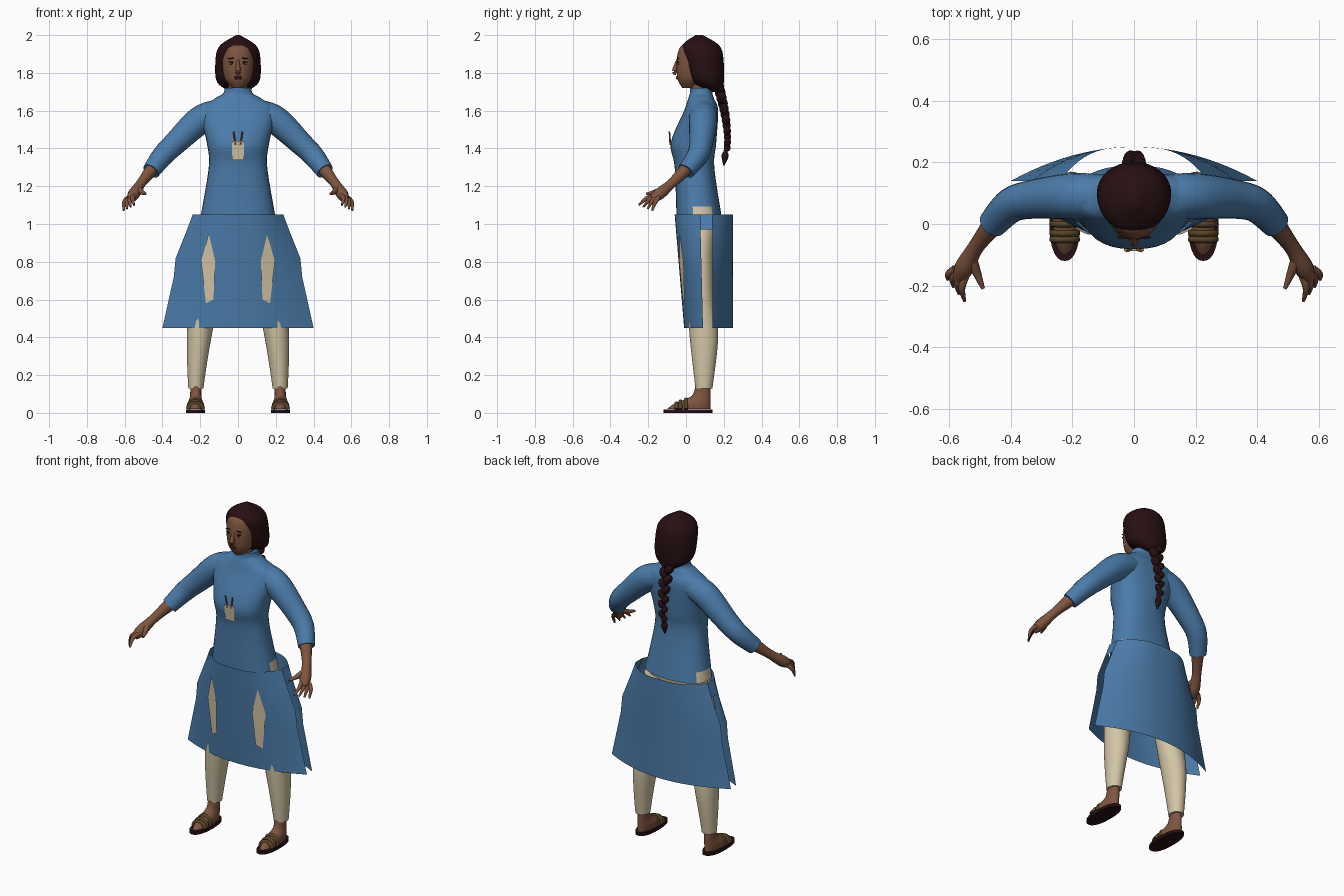
import bpy, bmesh, math
from mathutils import Vector

if "Cube" in bpy.data.objects:
    bpy.data.objects.remove(bpy.data.objects["Cube"])


def material(name, *colour):
    mat = bpy.data.materials.new(name)
    mat.use_nodes = True
    mat.diffuse_color = (*colour, 1)
    shader = mat.node_tree.nodes["Principled BSDF"]
    shader.inputs["Base Color"].default_value = (*colour, 1)
    shader.inputs["Roughness"].default_value = 0.8
    return mat


BLUE = material("tunic blue", 0.07, 0.2, 0.4)
CREAM = material("trouser cream", 0.65, 0.56, 0.38)
SKIN = material("skin brown", 0.21, 0.09, 0.05)
HAIR = material("hair dark", 0.02, 0.005, 0.006)
STRAP = material("strap olive", 0.1, 0.06, 0.02)
PEN = material("pen brown", 0.28, 0.1, 0.04)
EYE = material("eye white", 0.4, 0.35, 0.3)
LIPS = material("lip brown", 0.11, 0.03, 0.02)


def make(name, verts, faces, mat):
    """Build a smooth shaded mesh object that keeps its hard edges."""
    mesh = bpy.data.meshes.new(name)
    mesh.from_pydata([tuple(v) for v in verts], [], faces)
    bm = bmesh.new()
    bm.from_mesh(mesh)
    bmesh.ops.recalc_face_normals(bm, faces=bm.faces)
    bm.to_mesh(mesh)
    bm.free()
    mesh.shade_smooth()
    mesh.set_sharp_from_angle(angle=math.radians(50))
    mesh.materials.append(mat)
    obj = bpy.data.objects.new(name, mesh)
    bpy.context.collection.objects.link(obj)
    return obj


def smooth(points, steps=7):
    """Pass a flowing curve through a few points of any dimension."""
    points = [Vector(p) for p in points]
    last = len(points) - 1
    result = []
    for i in range(last):
        before, start = points[max(i - 1, 0)], points[i]
        end, after = points[i + 1], points[min(i + 2, last)]
        into, out = (end - before) / 2, (after - start) / 2
        for k in range(steps):
            t = k / steps
            blend = t * t * (3 - 2 * t)
            result.append(start.lerp(end, blend) + into * t * (1 - t) ** 2 - out * t * t * (1 - t))
    return result + [points[last]]


def circle(count):
    return [(math.cos(math.tau * i / count), math.sin(math.tau * i / count)) for i in range(count)]


def join_rings(name, rings, mat):
    """Join equal rings into a capped tube."""
    n = len(rings[0])
    verts = [v for ring in rings for v in ring]
    faces = [(r * n + i, r * n + (i + 1) % n, (r + 1) * n + (i + 1) % n, (r + 1) * n + i)
             for r in range(len(rings) - 1) for i in range(n)]
    faces += [range(n), range(len(verts) - n, len(verts))]
    return make(name, verts, faces, mat)


def loft(name, rows, mat, centre=lambda z: 0, side=1, power=1.0):
    """Stack oval sections given as (height, half width, front, back)."""
    def square(t):
        return math.copysign(abs(t) ** power, t)
    rings = []
    for z, half, front, back in smooth(rows):
        middle, depth = (front + back) / 2, (back - front) / 2
        rings.append([(side * (centre(z) + half * square(c)), middle + depth * square(s), z)
                      for c, s in circle(32)])
    return join_rings(name, rings, mat)


def tube(name, path, mat, side=1, count=12):
    """Sweep a circle through points given as (x, y, z, radius)."""
    path = smooth(path)
    points = [p.to_3d() for p in path]
    rings = []
    for i, p in enumerate(points):
        along = points[min(i + 1, len(points) - 1)] - points[max(i - 1, 0)]
        turn = along.to_track_quat('Z', 'Y')
        ring = [p + turn @ Vector((c, s, 0)) * path[i][3] for c, s in circle(count)]
        rings.append([(side * v.x, v.y, v.z) for v in ring])
    return join_rings(name, rings, mat)


def ball(name, location, size, mat, tilt=0):
    bpy.ops.mesh.primitive_uv_sphere_add(segments=16, ring_count=10, radius=1, location=location,
                                         rotation=(0, tilt, 0), scale=size)
    obj = bpy.context.object
    obj.name = name
    obj.data.shade_smooth()
    obj.data.materials.append(mat)


# Tunic body, with the hip openings coloured by position
torso = loft("tunic_body", [
    (1.03, .2, -.05, .19), (1.3, .155, -.06, .15), (1.43, .165, -.08, .16), (1.6, .2, -.01, .17),
    (1.66, .13, .01, .15), (1.69, .08, .02, .14), (1.72, .07, .02, .14)], BLUE, power=.85)
torso.data.materials.append(CREAM)
for face in torso.data.polygons:
    c = face.center
    if 1.04 < c.z < 1.11 and abs(c.x) > .15 and .03 < c.y < .14:
        face.material_index = 1

# Skirt: two curved panels, joined by a band at the hips and open below it
SKIRT = [(1.05, .24), (.97, .27), (.82, .33), (.72, .34), (.45, .4)]


def skirt_width(z):
    for (top, wide), (bottom, wider) in zip(SKIRT, SKIRT[1:]):
        if z >= bottom:
            return wide + (wider - wide) * (top - z) / (top - bottom)


def skirt_point(across, z, front):
    rise = (z - .45) / .6
    middle = -.01 - .05 * rise if front else .25
    edge = .09 - .015 * rise if front else .14
    y = edge + (middle - edge) * (1 - abs(across) ** (2 + rise * rise))
    return Vector((across * skirt_width(z), y, z))


columns = 24
for name, front in (("skirt_front", True), ("skirt_back", False)):
    verts = [skirt_point(2 * i / columns - 1, z, front) for z, w in SKIRT for i in range(columns + 1)]
    step = columns + 1
    faces = [(r * step + i, r * step + i + 1, (r + 1) * step + i + 1, (r + 1) * step + i)
             for r in range(len(SKIRT) - 1) for i in range(columns)]
    make(name, verts, faces, BLUE)
for side in (-1, 1):
    verts = [skirt_point(side, z, front) for z, w in SKIRT[:2] for front in (True, False)]
    make("skirt_side_band", verts, [(0, 1, 3, 2)], BLUE)


def leg_centre(z):
    return .225 - .12 * z * z


OPENING = [(.155, .95), (.12, .8), (.13, .6), (.17, .58), (.195, .8), (.155, .76)]
FINGERTIPS = Vector((.55, -.25, 1.1)), Vector((.605, -.18, 1.07))
KNUCKLES = Vector((.548, -.17, 1.15)), Vector((.58, -.145, 1.14))

loft("trouser_hips", [(.86, .17, 0, .14), (1.04, .19, -.03, .17)], CREAM)
for label, side in (("left", 1), ("right", -1)):
    # Trouser leg and the opening in the skirt before it
    loft(label + "_trouser_leg", [(.13, .04, .05, .14), (.4, .065, .02, .17), (.6, .08, .01, .15),
                                  (.85, .1, 0, .15), (1, .1, 0, .17)], CREAM, leg_centre, side)
    verts = [skirt_point(side * x / skirt_width(z), z, True) - Vector((0, .008, 0)) for x, z in OPENING]
    make(label + "_skirt_opening", verts, [(i, (i + 1) % 5, 5) for i in range(5)], CREAM)

    # Foot and sandal
    loft(label + "_foot", [(.02, .04, -.1, .13), (.05, .04, -.06, .13), (.09, .03, .03, .13),
                           (.15, .03, .05, .13)], SKIN, leg_centre, side)
    loft(label + "_sandal_sole", [(0, .05, -.12, .14), (.018, .05, -.12, .14)], HAIR, leg_centre, side, .85)
    for y, height in ((-.05, .03), (-.03, .04), (0, .05)):
        arch = [(.225 + .04 * math.cos(a), y, .02 + height * math.sin(a), .011)
                for a in (math.pi * i / 4 for i in range(5))]
        tube(label + "_sandal_strap", arch, STRAP, side)

    # Sleeve, forearm and hand
    tube(label + "_sleeve", [(.1, .09, 1.59, .07), (.2, .09, 1.55, .075), (.33, .08, 1.43, .063),
                             (.4, .06, 1.36, .057), (.46, 0, 1.28, .047)], BLUE, side, 20)
    tube(label + "_forearm_and_palm", [(.44, .02, 1.31, .04), (.51, -.07, 1.22, .026), (.55, -.14, 1.16, .032),
                                       (.57, -.18, 1.13, .02)], SKIN, side)
    for i in range(4):
        root, tip = KNUCKLES[0].lerp(KNUCKLES[1], i / 3), FINGERTIPS[0].lerp(FINGERTIPS[1], i / 3)
        bend = root.lerp(tip, .5) + Vector((.01, 0, .01))
        tube(label + "_finger", [(*root, .013), (*bend, .011), (*tip, .005)], SKIN, side)
    tube(label + "_thumb", [(.53, -.11, 1.19, .02), (.51, -.16, 1.17, .014), (.49, -.21, 1.16, .006)], SKIN, side)

# Chest pocket with two pens
make("chest_pocket", [(x, y, z) for y, z in ((-.076, 1.34), (-.088, 1.44)) for x in (-.033, .033)],
     [(0, 1, 3, 2)], CREAM)
for side in (-1, 1):
    tube("pen", [(.013, -.083, 1.42, .005), (.024, -.088, 1.49, .004)], PEN, side)

# Head, neck and face
tube("neck", [(0, .075, 1.64, .05), (0, .07, 1.8, .05)], SKIN, 1, 24)
loft("head", [(1.72, .03, -.02, .05), (1.77, .07, -.045, .1), (1.86, .085, -.05, .13),
              (1.93, .075, -.035, .12), (1.96, .05, 0, .1)], SKIN)
tube("nose", [(0, -.045, 1.87, .006), (0, -.06, 1.81, .014), (0, -.05, 1.8, .01)], SKIN)
ball("upper_lip", (0, -.046, 1.778), (.023, .007, .005), LIPS)
ball("lower_lip", (0, -.044, 1.77), (.019, .008, .006), LIPS)
for x in (-.035, .035):
    ball("eye", (x, -.04, 1.85), (.014, .006, .006), EYE)
    ball("pupil", (x, -.044, 1.85), (.006, .004, .006), HAIR)
    ball("eyelid", (x, -.042, 1.857), (.016, .006, .003), HAIR)
    ball("eyebrow", (x, -.043, 1.877), (.02, .005, .003), HAIR, 3 * x)

# Hair cap
loft("hair", [(1.7, .04, .13, .19), (1.75, .11, .03, .2), (1.85, .12, -.015, .2),
              (1.94, .1, -.025, .18), (2, .01, .05, .09)], HAIR)

# Braid of overlapping strands that lean left and right in turn
knots = 13
for i in range(knots):
    t = i / knots
    radius = .036 - .017 * t
    lean = 1 if i % 2 else -1
    place = (lean * radius * .45, .165 + .055 * math.sin(t * math.pi * .6), 1.755 - .38 * t)
    ball("braid_strand", place, (radius * .72, radius * .85, radius * 1.1), HAIR, lean * .6)
tube("braid_tail", [(0, .217, 1.42, .016), (0, .21, 1.385, .011), (0, .207, 1.36, .019), (0, .2, 1.31, .003)], HAIR)
